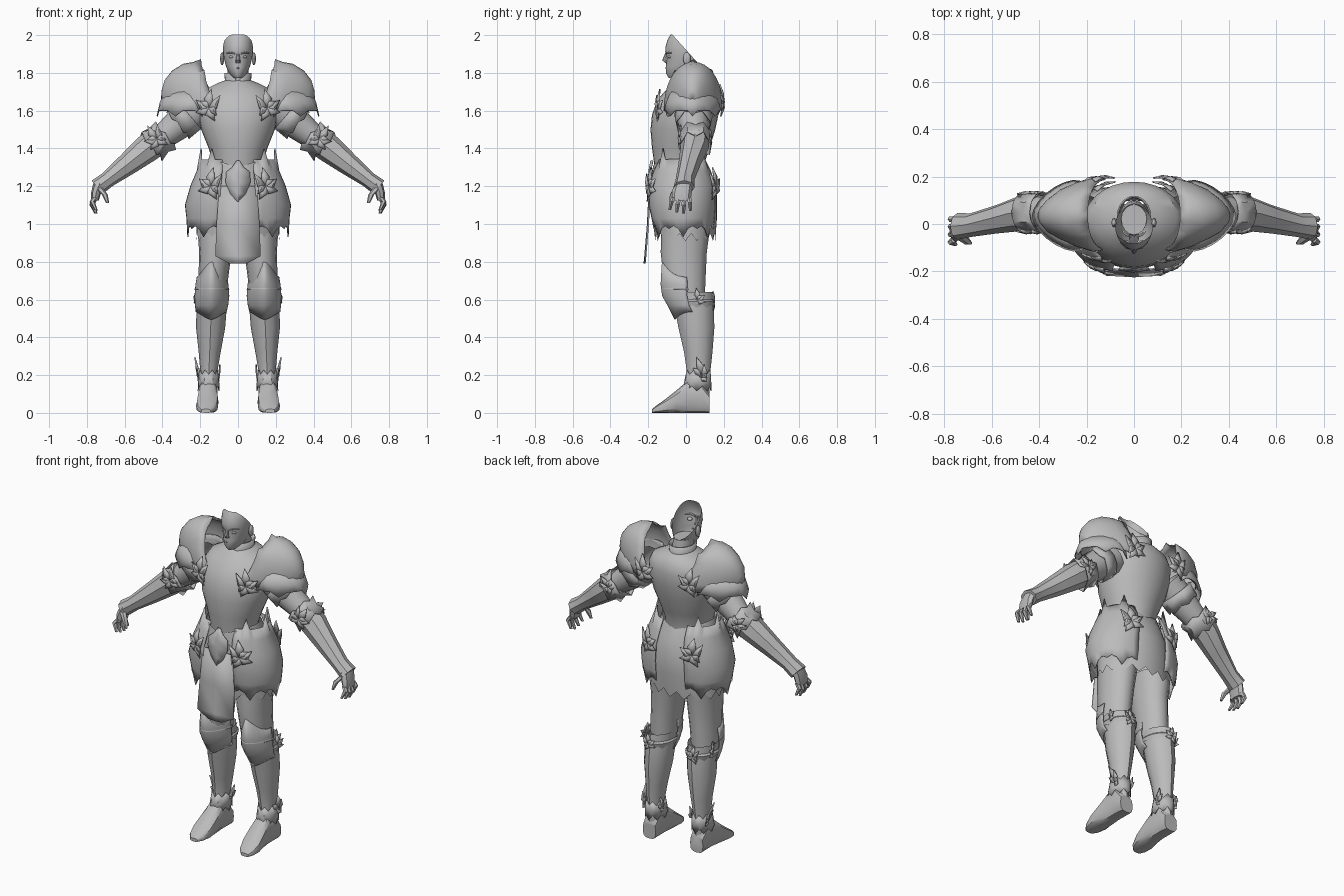
import bpy, bmesh, math
from mathutils import Vector

steel = bpy.data.materials.new("plain_grey")
steel.diffuse_color = (0.5, 0.5, 0.5, 1)
X, Y, Z = Vector((1, 0, 0)), Vector((0, 1, 0)), Vector((0, 0, 1))


def finish(name, bm, mirror=False, thick=0):
    bmesh.ops.recalc_face_normals(bm, faces=bm.faces)
    me = bpy.data.meshes.new(name)
    bm.to_mesh(me)
    bm.free()
    me.materials.append(steel)
    ob = bpy.data.objects.new(name, me)
    bpy.context.collection.objects.link(ob)
    if thick:
        s = ob.modifiers.new("Thickness", 'SOLIDIFY')
        s.thickness, s.offset = thick, 0
    if mirror:
        ob.modifiers.new("Mirror", 'MIRROR').use_clip = False
    return ob


def tube(name, rings, n=16, u=X, v=Y, arc=(0, 360), e=1.0, top=None, hem=None,
         cap=False, mirror=False, thick=0, cut=None):
    """Skin rings (x, y, z, radius_u, radius_v); top and hem shift the end rings in z."""
    bm = bmesh.new()
    full = arc[1] - arc[0] == 360
    cols = n if full else n + 1
    angles = [math.radians(arc[0] + (arc[1] - arc[0]) * i / n) for i in range(cols)]
    rows = []
    for k, (x, y, z, ru, rv) in enumerate(rings):
        row = []
        for i, a in enumerate(angles):
            c, s = math.cos(a), math.sin(a)
            p = Vector((x, y, z)) + u * ru * math.copysign(abs(c) ** e, c) \
                + v * rv * math.copysign(abs(s) ** e, s)
            if k == 0 and top:
                p.z += top(a, i)
            if k == len(rings) - 1 and hem:
                p.z += hem(a, i)
            row.append(bm.verts.new(p))
        rows.append(row)
    for r, q in zip(rows, rows[1:]):
        for i in range(n):
            j = (i + 1) % cols
            bm.faces.new((r[i], r[j], q[j], q[i]))
    if cap:
        bm.faces.new(rows[0])
        bm.faces.new(rows[-1])
    if cut:
        bmesh.ops.bisect_plane(bm, geom=bm.verts[:] + bm.edges[:] + bm.faces[:],
                               plane_co=cut[0], plane_no=cut[1], clear_outer=True)
    return finish(name, bm, mirror, thick)


def body(name, levels, **kw):
    """Upright centred tube from (z, half_width, front_y, back_y)."""
    return tube(name, [(0, (f + b) / 2, z, w, (b - f) / 2) for z, w, f, b in levels], **kw)


def sheet(name, rows, bump, thick=0.008):
    """Front plate with a centre ridge from (z, half_width, y)."""
    bm = bmesh.new()
    vs = [[bm.verts.new((s * w, y - bump * (s == 0), z)) for s in (-1, 0, 1)] for z, w, y in rows]
    for a, b in zip(vs, vs[1:]):
        for i in (0, 1):
            bm.faces.new((a[i], a[i + 1], b[i + 1], b[i]))
    return finish(name, bm, thick=thick)


# Leaves as (angle, length, sideways curl)
SPRAY = [(88, 1.0, .6), (48, .6, -.5), (8, .75, 1.3), (-35, .75, .9), (-100, .75, -.8),
         (152, .85, -1.3), (205, .55, .8)]
WING = [(125, .8, .6), (98, 1.3, .6), (70, .8, .6), (35, .4, .6), (-60, .4, .6)]


def flourish(name, origin, right, up, size, leaves=SPRAY, bend=1.5):
    """Spray of broad, curled, pointed leaves lying on the armour."""
    bm = bmesh.new()
    right, up, origin = Vector(right).normalized(), Vector(up).normalized(), Vector(origin)
    nrm = right.cross(up)
    for deg, length, curl in leaves:
        a = math.radians(deg)
        d = right * math.cos(a) + up * math.sin(a)
        s = nrm.cross(d)
        L, w = size * length, size * .24

        def pt(t, side, lift=0):
            return bm.verts.new(origin + d * L * t + s * side + nrm * (lift - bend * (L * t) ** 2))
        base, tip = pt(-.15, 0), pt(1, w * curl)
        left, right_, mid = pt(.42, w), pt(.5, -w), pt(.5, 0, size * .07)
        for f in ((base, right_, mid), (base, mid, left), (mid, right_, tip), (left, mid, tip)):
            bm.faces.new(f)
    return finish(name, bm, True, .006)


def jag(amp):
    return lambda a, i: amp if i % 2 else -amp


def ball(name, loc, scale, mirror=True):
    bm = bmesh.new()
    bmesh.ops.create_uvsphere(bm, u_segments=12, v_segments=8, radius=1)
    for v in bm.verts:
        v.co = Vector(loc) + Vector(v.co[i] * scale[i] for i in range(3))
    return finish(name, bm, mirror)


# Head: open face shell, cut obliquely behind
body("face", [(1.772, .022, -.09, .03), (1.795, .046, -.105, .06), (1.835, .064, -.106, .085),
              (1.88, .075, -.102, .095), (1.91, .079, -.110, .1), (1.94, .08, -.108, .1),
              (1.975, .078, -.098, .09), (2.002, .072, -.082, .07)],
     n=28, cut=((0, -.07, 2.0), (0, 1, .9)))
tube("nose", [(0, -.102, 1.905, .007, .008), (0, -.112, 1.867, .012, .014),
              (0, -.102, 1.852, .014, .008)], n=8, cap=True)
tube("lips", [(-.024, -.094, 1.825, .002, .002), (0, -.104, 1.826, .006, .006),
              (.024, -.094, 1.825, .002, .002)], n=8, u=Y, v=Z, cap=True)
tube("brow", [(.012, -.103, 1.90, .006, .005), (.035, -.096, 1.909, .008, .006),
              (.060, -.074, 1.907, .004, .004)], n=8, u=Y, v=Z, cap=True, mirror=True)
ball("eye", (.032, -.083, 1.885), (.015, .014, .009))
ball("ear", (.084, .005, 1.875), (.011, .02, .034))
tube("neck", [(0, .025, 1.70, .062, .075), (0, .025, 1.77, .056, .07),
              (0, .02, 1.83, .054, .066)], cap=True)
tube("collar", [(0, .03, 1.715, .085, .10), (0, .03, 1.755, .066, .082), (0, .03, 1.80, .07, .086)],
     arc=(-80, 260), n=20, thick=.006)

# Breastplate and hips
body("breastplate", [(1.26, .13, -.165, .10), (1.33, .135, -.17, .10), (1.40, .155, -.18, .125),
                     (1.50, .195, -.188, .155), (1.58, .212, -.18, .172), (1.66, .21, -.15, .178),
                     (1.71, .18, -.105, .165), (1.745, .11, -.07, .14), (1.76, .07, -.05, .11)], n=28)
body("skirt", [(1.32, .155, -.175, .105), (1.25, .18, -.187, .135), (1.15, .205, -.19, .165),
               (1.05, .215, -.18, .165), (.93, .222, -.162, .155)], n=32,
     top=lambda a, i: .05 * abs(math.cos(a)) - .02, hem=jag(.02))
tube("hip_plate", [(.07, -.02, 1.35, .125, .12), (.07, -.02, 1.28, .146, .15),
                   (.075, -.02, 1.2, .175, .175), (.08, -.02, 1.1, .198, .175),
                   (.08, -.015, 1.03, .19, .165), (.08, -.015, .975, .185, .155)],
     n=18, arc=(-85, 85), top=lambda a, i: .05 if i % 6 == 3 else -.01,
     hem=lambda a, i: -.045 if i % 6 == 3 else .015 * (i % 2), mirror=True, thick=.006)
sheet("tabard", [(1.2, .098, -.19), (1.0, .114, -.2), (.83, .12, -.214), (.79, .045, -.218)], .003)
sheet("belt_emblem", [(1.335, .006, -.176), (1.30, .03, -.184), (1.275, .062, -.187),
                      (1.22, .066, -.192), (1.16, .04, -.195), (1.12, .004, -.196)], .008)

# Shoulder armour, narrowing outward
tube("shoulder_dome", [(.12, .04, 1.60, .148, .25), (.16, .04, 1.60, .155, .255),
                       (.22, .04, 1.61, .138, .235), (.29, .04, 1.62, .108, .19),
                       (.35, .035, 1.64, .07, .12), (.385, .035, 1.65, .035, .055),
                       (.40, .035, 1.65, .01, .015)],
     n=18, u=Y, v=Vector((.3, 0, 1)), arc=(0, 180), e=.95,
     top=lambda a, i: .02 if i % 4 == 1 else -.005, mirror=True, thick=.006)
tube("shoulder_lame", [(.25, .035, 1.70, .14, .115), (.25, .035, 1.64, .162, .138),
                       (.25, .035, 1.59, .178, .148)], n=16, arc=(-115, 115), e=1.25,
     hem=lambda a, i: -.02 if i % 4 == 0 else .01, mirror=True, thick=.006)

# Arms: frame across the sloping arm axis
U = Vector((.65, 0, .76))
tube("upper_arm", [(.20, .03, 1.62, .10, .095), (.30, .04, 1.54, .085, .085),
                   (.38, .05, 1.475, .07, .07), (.43, .05, 1.44, .062, .065)],
     n=12, u=U, mirror=True)
tube("upper_arm_cuff", [(.26, .04, 1.58, .098, .10), (.32, .04, 1.53, .09, .092)],
     n=12, u=U, hem=jag(.01), mirror=True, thick=.005)
tube("forearm", [(.40, .05, 1.462, .078, .075), (.48, .045, 1.40, .075, .075),
                 (.58, .02, 1.32, .06, .06), (.69, -.005, 1.235, .043, .05),
                 (.745, -.01, 1.195, .046, .056)], n=8, u=U, cap=True, mirror=True)
tube("elbow_cuff", [(.385, .05, 1.472, .086, .086), (.42, .05, 1.444, .078, .08),
                    (.46, .05, 1.415, .086, .086)], n=12, u=U, top=jag(.012), hem=jag(.015),
     mirror=True, thick=.005)
flourish("elbow_leaves_front", (.43, -.036, 1.45), (.76, 0, -.65), U, .085)
flourish("elbow_leaves_back", (.43, .132, 1.45), (-.76, 0, .65), U, .07)
tube("palm", [(.732, -.012, 1.215, .034, .048), (.75, -.022, 1.17, .027, .053),
              (.757, -.025, 1.125, .02, .05)], n=8, cap=True, mirror=True)
for i in range(4):
    y, drop = .018 - .028 * i, (.015, .0, .005, .02)[i]
    tube("finger_%d" % (i + 1), [(.757, y, 1.14, .014, .014),
                                 (.772, y * 1.15, 1.10 + drop, .014, .013),
                                 (.752, y * 1.3, 1.055 + drop, .008, .008)],
         n=6, cap=True, mirror=True)
tube("thumb", [(.735, -.05, 1.19, .02, .018), (.705, -.072, 1.155, .016, .016),
               (.69, -.08, 1.11, .008, .008)], n=6, cap=True, mirror=True)

# Legs
tube("thigh", [(.115, 0, 1.0, .10, .13), (.12, -.012, .85, .086, .122),
               (.13, -.008, .72, .079, .112), (.135, 0, .62, .075, .10)], n=16, mirror=True)
tube("greave", [(.14, .03, .64, .082, .11), (.14, .045, .55, .08, .103),
                (.145, .055, .45, .077, .095), (.15, .065, .32, .058, .075),
                (.155, .067, .2, .043, .06), (.155, .063, .1, .046, .062)],
     n=12, e=1.08, mirror=True)
tube("knee_guard", [(.138, 0, .72, .078, .125), (.138, 0, .68, .085, .132),
                    (.138, 0, .62, .09, .124), (.14, .01, .57, .086, .106),
                    (.142, .03, .535, .08, .088)], n=14, arc=(175, 365), e=1.22,
     top=lambda a, i: .08 * max(0, -math.sin(a)) ** 3, mirror=True, thick=.005,
     hem=lambda a, i: -.04 * max(0, -math.sin(a)) ** 3)
# Raised knee strip rising to the front, and its lower strip behind
tube("knee_strip", [(.138, .005, .665, .086, .128), (.138, .005, .655, .093, .138),
                    (.138, .005, .64, .088, .132)], n=14, arc=(175, 365), e=1.22,
     top=lambda a, i: .04 * max(0, -math.sin(a)) ** 2,
     hem=lambda a, i: .04 * max(0, -math.sin(a)) ** 2, mirror=True)
tube("knee_back_strip", [(.14, .03, .60, .084, .112), (.14, .03, .59, .091, .122),
                         (.14, .03, .565, .085, .115)], n=14, arc=(-15, 195),
     hem=jag(.008), mirror=True)
flourish("knee_leaves", (.222, .06, .60), (.3, 1, 0), Z, .06)
flourish("knee_back_leaves", (.15, .148, .585), (-1, 0, 0), Z, .06)

# Boots
tube("boot", [(.158, .125, .05, .043, .05), (.158, .08, .085, .048, .085),
              (.158, .02, .09, .048, .09), (.16, -.05, .06, .056, .06),
              (.164, -.11, .036, .059, .036), (.167, -.155, .02, .047, .02),
              (.17, -.18, .01, .025, .01)], n=12, v=Z, e=.65, cap=True, mirror=True)
tube("ankle_cuff", [(.155, .065, .215, .049, .064), (.155, .063, .175, .053, .068),
                    (.156, .058, .13, .055, .074)], n=16, top=jag(.012), hem=jag(.014),
     mirror=True, thick=.005)
flourish("ankle_wing", (.206, .085, .19), (.2, 1, 0), (.15, 0, 1), .085, WING, -1)
flourish("ankle_inner_wing", (.104, .085, .18), (0, -1, 0), (-.1, 0, 1), .06, WING, 0)

# Leaf ornaments on chest, back and hips
flourish("chest_leaves", (.155, -.15, 1.615), (1, .25, 0), Z, .1)
flourish("back_leaves", (.155, .195, 1.64), (-1, .1, 0), Z, .1)
flourish("hip_front_leaves", (.145, -.196, 1.2), (1, .4, 0), Z, .1)
flourish("hip_back_leaves", (.15, .158, 1.2), (-1, .4, 0), Z, .1)

# Smooth shading that keeps hard edges
bpy.ops.object.select_all(action='SELECT')
bpy.context.view_layer.objects.active = bpy.data.objects["breastplate"]
bpy.ops.object.shade_smooth_by_angle(angle=math.radians(35))
